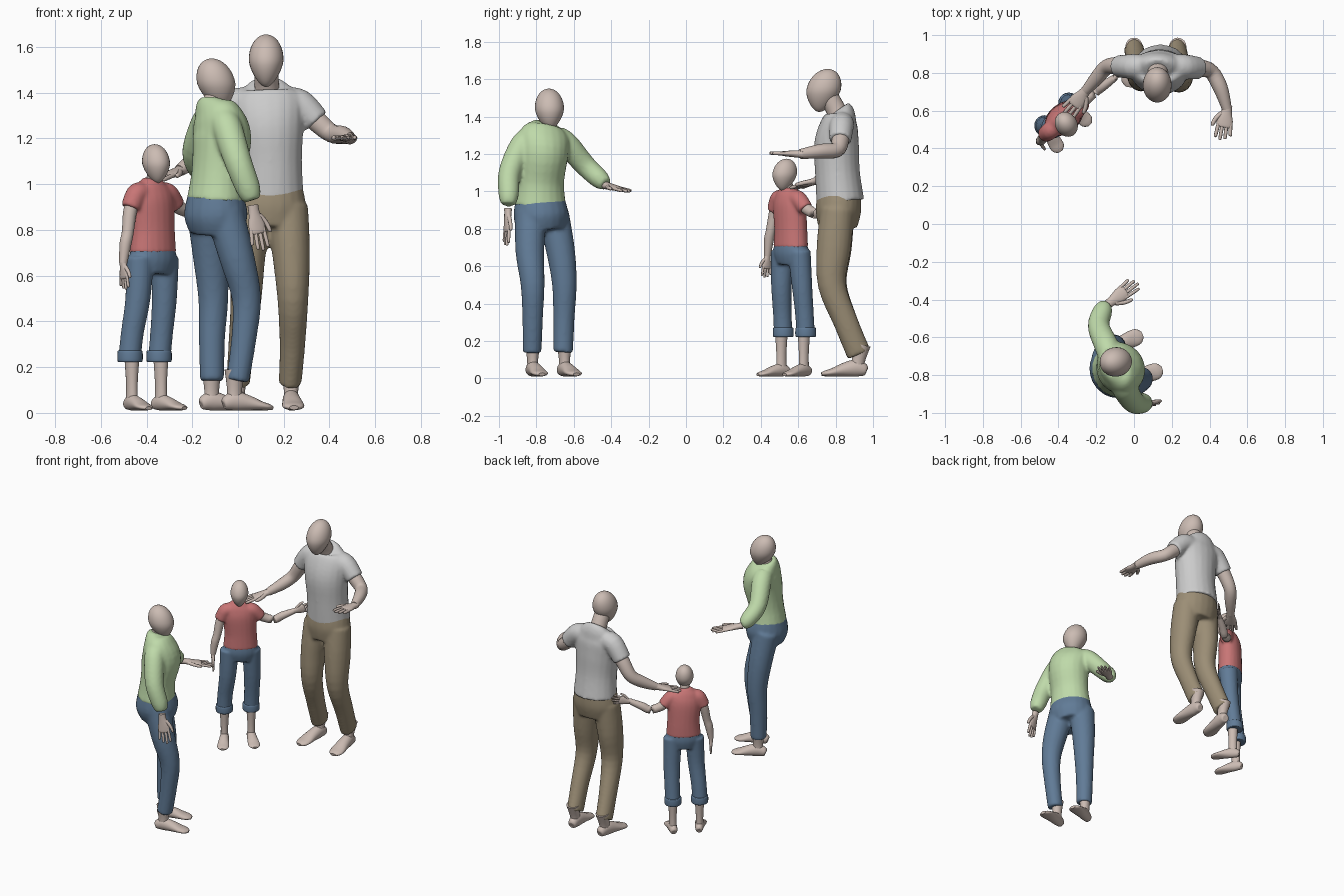
import bpy, bmesh, math
from mathutils import Vector as V

COL = {"skin": (.60, .50, .45), "green": (.52, .70, .40), "red": (.58, .18, .18),
       "denim": (.12, .20, .31), "khaki": (.33, .27, .18)}
UP = V((0, 0, 1))


def mat(key):
    m = bpy.data.materials.get(key) or bpy.data.materials.new(key)
    m.diffuse_color = (*COL[key], 1)
    return m


def catmull(rows, steps):
    """Smoothly resample rows of numbers."""
    out, n = [], len(rows)
    for i in range(n - 1):
        a, b, c, d = rows[max(i - 1, 0)], rows[i], rows[i + 1], rows[min(i + 2, n - 1)]
        for k in range(steps):
            t = k / steps
            out.append([.5 * (2 * q + (r - p) * t + (2 * p - 5 * q + 4 * r - s) * t * t
                              + (3 * q - p - 3 * r + s) * t ** 3) for p, q, r, s in zip(a, b, c, d)])
    return out + [list(rows[-1])]


def loft(bm, rows, side, n=20, steps=4):
    """Skin ellipses (x, y, z, radius along side, other radius) along a smooth path."""
    rows = catmull([list(r) + [r[3]] if len(r) == 4 else list(r) for r in rows], steps)
    pts = [V(r[:3]) for r in rows]
    rings = []
    for i, r in enumerate(rows):
        t = (pts[min(i + 1, len(pts) - 1)] - pts[max(i - 1, 0)]).normalized()
        u = (side - t * side.dot(t)).normalized()
        w = t.cross(u)
        rings.append([bm.verts.new(pts[i] + u * r[3] * math.cos(a) + w * r[4] * math.sin(a))
                      for a in (math.tau * k / n for k in range(n))])
    for a, b in zip(rings, rings[1:]):
        for k in range(n):
            bm.faces.new((a[k], a[k - 1], b[k - 1], b[k]))
    bm.faces.new(rings[0])
    bm.faces.new(rings[-1])


def finish(name, bm, col, voxel=0):
    bmesh.ops.recalc_face_normals(bm, faces=bm.faces)
    for f in bm.faces:
        f.smooth = len(f.verts) < 5
    me = bpy.data.meshes.new(name)
    bm.to_mesh(me)
    bm.free()
    ob = bpy.data.objects.new(name, me)
    bpy.context.collection.objects.link(ob)
    if col:
        me.materials.append(mat(col))
    if voxel:   # merge overlapping cloth volumes into one surface
        r = ob.modifiers.new("merge", 'REMESH')
        r.mode, r.voxel_size, r.use_smooth_shade = 'VOXEL', voxel, True
        s = ob.modifiers.new("soften", 'SMOOTH')
        s.iterations, s.factor = 6, .5


def make(name, tubes, col, side, voxel=0):
    bm = bmesh.new()
    for rows in tubes:
        loft(bm, rows, side)
    finish(name, bm, col, voxel)


def heading(deg):
    a = math.radians(deg)
    return V((math.cos(a), math.sin(a), 0))


def head(name, c, size, deg, neck, tilt=.02):
    """Egg-shaped faceless head with the chin pushed forward, plus a neck."""
    f, c = heading(deg), V(c)
    s = UP.cross(f)
    bm = bmesh.new()
    bmesh.ops.create_uvsphere(bm, u_segments=28, v_segments=18, radius=1)
    for v in bm.verts:
        x, y, z = v.co
        k = 1 - .32 * max(0, -z) ** 1.2 + .04 * max(0, z)
        v.co = c + s * x * size[0] * k + f * (y * size[1] * k - z * tilt) + UP * z * size[2]
    loft(bm, neck, s)
    finish(name, bm, "skin")


def hand(name, wrist, tip, wide, thumb=1, s=1):
    """Flat palm, four fingers and a thumb on the side given by wide * thumb."""
    a, b = V(wrist), V(tip)
    d = b - a
    L = d.length
    d.normalize()
    w = (wide - d * wide.dot(d)).normalized()
    nrm = d.cross(w)
    bm = bmesh.new()
    P = lambda along, across, r, r2, drop=0: (*(a + d * along * L + w * across * s * thumb - nrm * drop), r * s, r2 * s)
    loft(bm, [P(-.1, 0, .024, .021), P(.1, 0, .026, .018), P(.35, .002, .038, .015),
              P(.55, 0, .037, .012), P(.6, 0, .03, .007)], w, 14)
    for k, ln in enumerate((.93, 1, .96, .85)):
        o = .029 - .019 * k
        loft(bm, [P(.45, o, .009, .009), P(.72, o * 1.15, .009, .009),
                  P(ln - .02, o * 1.25, .0075, .0075), P(ln, o * 1.25, .003, .003)], w, 8, 3)
    loft(bm, [P(.15, .02, .013, .012), P(.35, .046, .011, .011), P(.55, .058, .009, .009),
              P(.6, .059, .003, .003)], w, 8, 3)
    finish(name, bm, "skin")


def foot(name, ankle, deg, hem_z, s=1, shin=(0, 0)):
    """Bare foot with shin reaching up into the trouser leg."""
    f, a = heading(deg), V((*ankle, .01))
    side = UP.cross(f)
    bm = bmesh.new()
    rows = [(-.052, .03, .012, .012), (-.045, .032, .026, .028), (0, .042, .034, .042), (.06, .034, .039, .034),
            (.115, .022, .045, .021), (.15, .016, .04, .015), (.172, .012, .018, .009)]
    loft(bm, [(*(a + f * p * s + UP * z * s), w * s, h * s) for p, z, w, h in rows], side)
    top = V((ankle[0] + shin[0], ankle[1] + shin[1], hem_z + .05))
    low = a + UP * .03 * s
    mid = low.lerp(top, .4)
    loft(bm, [(*low, .03 * s, .036 * s), (*mid, .029 * s, .033 * s), (*top, .042 * s, .044 * s)], side)
    finish(name, bm, "skin")


# ---------- woman in green sweater ----------
S = UP.cross(heading(25))
head("woman_head", (-.095, -.73, 1.44), (.078, .084, .11), 8,
     [(-.115, -.755, 1.31, .05), (-.11, -.745, 1.36, .043), (-.095, -.735, 1.43, .043)])
make("woman_sweater", [
    [(-.098, -.78, .925, .143, .124), (-.088, -.777, 1.05, .128, .113), (-.07, -.765, 1.2, .138, .128),
     (-.09, -.76, 1.29, .142, .105), (-.11, -.755, 1.345, .1, .075), (-.11, -.75, 1.37, .06, .055)],
    [(-.13, -.69, 1.29, .062), (-.15, -.635, 1.25, .064), (-.187, -.54, 1.14, .058),
     (-.165, -.46, 1.065, .052), (-.14, -.43, 1.04, .035)],
    [(-.07, -.83, 1.29, .062), (-.045, -.88, 1.24, .066), (.0, -.943, 1.1, .06),
     (.045, -.948, .98, .054), (.062, -.95, .93, .038)]], "green", S, .01)
make("woman_trousers", [
    [(-.10, -.78, .97, .133, .113), (-.097, -.775, .87, .15, .138), (-.095, -.765, .79, .13, .115)],
    [(-.06, -.83, .88, .085), (-.005, -.835, .68, .077), (.037, -.82, .5, .064),
     (.025, -.82, .32, .055), (-.002, -.823, .14, .051)],
    [(-.14, -.71, .88, .085), (-.12, -.67, .68, .077), (-.108, -.65, .5, .066),
     (-.114, -.653, .32, .057), (-.114, -.657, .14, .053)]], "denim", S, .01)
foot("woman_right_foot", (-.015, -.82), 17, .14)
foot("woman_left_foot", (-.115, -.65), 22, .14)
hand("woman_left_hand", (-.132, -.42, 1.03), (.015, -.305, 1.0), V((1, -1, 0)), 1)
hand("woman_right_hand", (.068, -.952, .89), (.1, -.962, .71), heading(20), 1)

# ---------- man in grey shirt ----------
X = V((1, 0, 0))
head("man_head", (.123, .735, 1.54), (.076, .092, .115), -90,
     [(.128, .83, 1.37, .06), (.126, .80, 1.44, .053), (.124, .755, 1.52, .052)], .022)
make("man_shirt", [
    [(.14, .825, .945, .148, .128), (.14, .81, 1.1, .14, .12), (.135, .805, 1.25, .152, .12),
     (.13, .82, 1.36, .158, .1), (.127, .832, 1.415, .115, .073), (.126, .82, 1.44, .066, .06)],
    [(.20, .835, 1.36, .065), (.27, .832, 1.35, .066), (.345, .825, 1.275, .059)],
    [(.06, .835, 1.36, .065), (-.01, .834, 1.35, .066), (-.082, .835, 1.255, .059)]], None, X, .01)
make("man_trousers", [
    [(.14, .82, 1.0, .14, .115), (.14, .815, .9, .158, .122), (.14, .81, .81, .14, .105)],
    [(.215, .81, .9, .092), (.232, .79, .7, .083, .092), (.24, .78, .5, .068, .075),
     (.238, .855, .3, .056, .066), (.228, .925, .13, .05, .066)],
    [(.065, .81, .9, .092), (.042, .795, .7, .08, .092), (.035, .785, .5, .068, .075),
     (.015, .855, .3, .057, .066), (.0, .925, .13, .052, .066)]], "khaki", X, .01)
make("man_left_arm", [[(.28, .83, 1.335, .046), (.35, .825, 1.27, .046), (.41, .805, 1.222, .041),
                       (.458, .72, 1.215, .039), (.492, .61, 1.2, .026)]], "skin", X)
make("man_right_arm", [[(-.03, .835, 1.32, .046), (-.09, .838, 1.24, .046), (-.145, .83, 1.155, .041),
                        (-.195, .775, 1.105, .038), (-.255, .705, 1.06, .026)]], "skin", X)
hand("man_left_hand", (.492, .61, 1.2), (.468, .445, 1.205), X, -1, 1.1)
hand("man_right_hand", (-.255, .705, 1.06), (-.365, .575, 1.015), V((1, -1, 0)), 1, 1.1)
foot("man_left_foot", (.232, .91), -86, .13, 1.08, (0, .03))
foot("man_right_foot", (.0, .91), -98, .13, 1.08, (0, .03))

# ---------- child in red shirt ----------
C = V((.8, .6, 0))
head("child_head", (-.358, .527, 1.09), (.058, .068, .085), -58,
     [(-.375, .55, .97, .035), (-.37, .543, 1.02, .031), (-.362, .535, 1.07, .031)], .012)
make("child_shirt", [
    [(-.372, .56, .70, .113, .08), (-.372, .56, .8, .105, .078), (-.375, .553, .92, .108, .075),
     (-.376, .548, .98, .092, .06), (-.374, .546, 1.01, .06, .045), (-.372, .545, 1.025, .04, .036)],
    [(-.42, .51, .965, .045), (-.445, .493, .955, .047), (-.47, .475, .895, .043)],
    [(-.33, .58, .965, .045), (-.305, .603, .955, .047), (-.27, .64, .905, .041)]], "red", C, .008)
make("child_trousers", [
    [(-.372, .56, .73, .105, .075), (-.372, .56, .67, .115, .08), (-.375, .56, .61, .095, .066)],
    [(-.428, .515, .68, .062), (-.438, .51, .5, .055), (-.462, .515, .35, .05), (-.475, .52, .23, .05)],
    [(-.32, .605, .68, .062), (-.322, .62, .5, .055), (-.334, .633, .35, .05), (-.345, .64, .23, .05)]],
    "denim", C, .008)
for nm, x, y, deg in (("right", -.472, .52, -60), ("left", -.345, .64, -45)):
    # rolled trouser cuff
    make("child_%s_cuff" % nm, [[(x, y, .222, .046), (x, y, .225, .054), (x, y, .245, .056),
                                 (x, y, .27, .054), (x, y, .273, .046)]], "denim", C)
    foot("child_%s_foot" % nm, (x + .008, y - .01), deg, .23, .85)
make("child_right_arm", [[(-.45, .49, .95, .032), (-.472, .472, .88, .03), (-.482, .453, .79, .026),
                          (-.492, .443, .74, .026), (-.502, .435, .655, .018)]], "skin", C)
make("child_left_arm", [[(-.30, .61, .94, .032), (-.26, .655, .90, .03), (-.205, .70, .88, .026),
                         (-.165, .73, .905, .026), (-.10, .775, .94, .018)]], "skin", C)
hand("child_right_hand", (-.502, .435, .655), (-.495, .428, .54), heading(-54), 1, .75)
hand("child_left_hand", (-.10, .775, .94), (-.015, .86, .965), UP, 1, .75)
